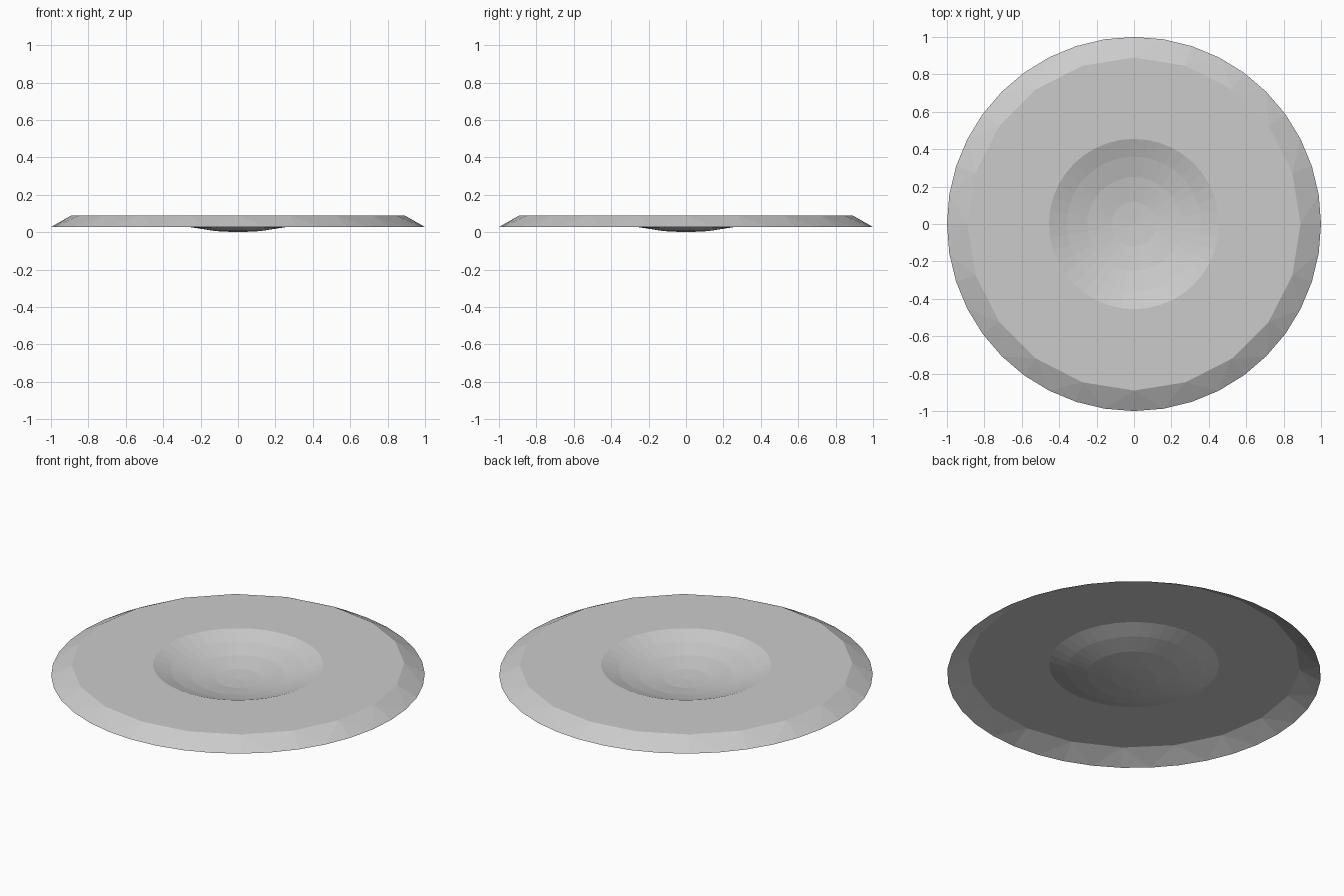
import bpy, bmesh
from math import sin, cos, tau, sqrt

cube = bpy.data.objects.get("Cube")
if cube:
    bpy.data.objects.remove(cube)

TOP, EDGE = 0.09, 0.028          # heights of the flat deck and the outer lip
BOWL_R = 0.455
SPHERE_R = (BOWL_R ** 2 + TOP ** 2) / (2 * TOP)

grey = bpy.data.materials.new("plain grey")
grey.use_nodes = True
colour = (0.6, 0.6, 0.6, 1)
grey.diffuse_color = colour
grey.node_tree.nodes["Principled BSDF"].inputs["Base Color"].default_value = colour

bm = bmesh.new()


def ring(radius, z, count):
    return [bm.verts.new((radius * sin(tau * i / count), radius * cos(tau * i / count), z))
            for i in range(count)]


def join(a, b):
    """Connect two rings with equal counts, or one with twice the other's."""
    if len(a) < len(b):
        a, b = b, a
    n, m = len(a), len(b)
    for i in range(m):
        j = (i + 1) % m
        if n == m:
            bm.faces.new((a[i], a[j], b[j], b[i]))
        else:
            before, mid, after = a[2 * i - 1], a[2 * i], a[(2 * i + 1) % n]
            bm.faces.new((b[i], before, mid))
            bm.faces.new((b[i], mid, after))
            bm.faces.new((b[i], after, b[j]))


# Sloping lip and flat deck
rings = [ring(1, EDGE, 40), ring(0.89, TOP, 20), ring(BOWL_R, TOP, 40)]

# Shallow round bowl
for radius, count in ((0.36, 40), (0.25, 40), (0.12, 20)):
    rings.append(ring(radius, SPHERE_R - sqrt(SPHERE_R ** 2 - radius ** 2), count))
for a, b in zip(rings, rings[1:]):
    join(a, b)
centre = bm.verts.new((0, 0, 0))
inner = rings[-1]
for i, v in enumerate(inner):
    bm.faces.new((v, inner[i - 1], centre))

# Every face looks upward
bm.normal_update()
bmesh.ops.reverse_faces(bm, faces=[f for f in bm.faces if f.normal.z < 0])

mesh = bpy.data.meshes.new("dish")
bm.to_mesh(mesh)
bm.free()
mesh.materials.append(grey)
bpy.context.collection.objects.link(bpy.data.objects.new("dish", mesh))
